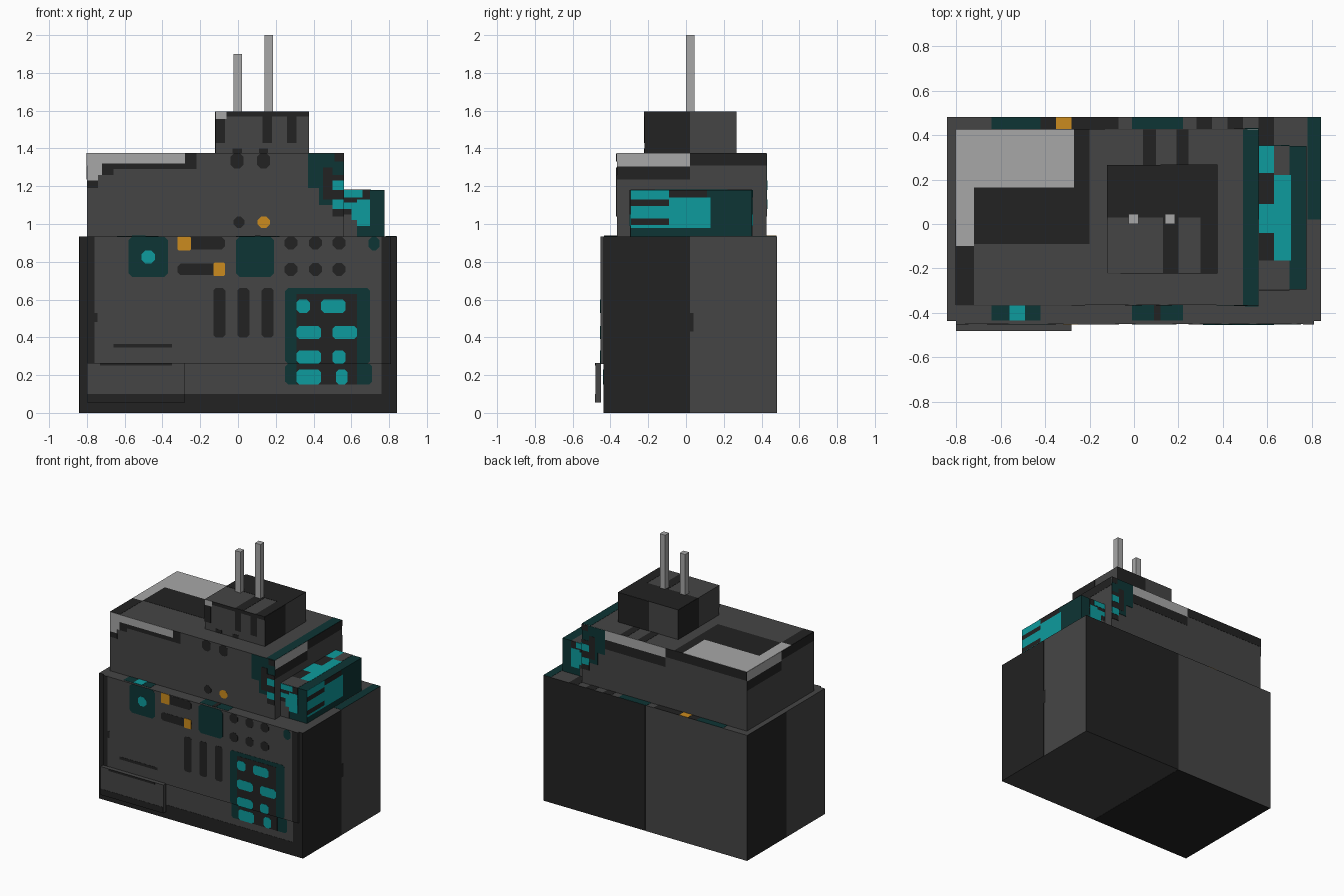
import bpy
import bmesh
from mathutils import Vector

default_cube = bpy.data.objects.get("Cube")
if default_cube:
    bpy.data.objects.remove(default_cube, do_unlink=True)

CENTI = 0.01  # all sizes below are in hundredths of a unit


def make_material(name, red, green, blue):
    material = bpy.data.materials.new(name)
    material.use_nodes = True
    color = (red, green, blue, 1)
    material.diffuse_color = color
    shader = material.node_tree.nodes["Principled BSDF"]
    shader.inputs["Base Color"].default_value = color
    shader.inputs["Roughness"].default_value = 0.8
    return material


charcoal = make_material("charcoal", .016, .016, .016)
grey = make_material("grey", .06, .06, .06)
silver = make_material("silver", .39, .39, .39)
dark_teal = make_material("dark teal", .004, .035, .035)
bright_teal = make_material("bright teal", .004, .33, .34)
orange = make_material("orange", .6, .26, .013)


def finish(name, bm, material):
    bmesh.ops.recalc_face_normals(bm, faces=bm.faces)
    mesh = bpy.data.meshes.new(name)
    bm.to_mesh(mesh)
    bm.free()
    mesh.materials.append(material)
    part = bpy.data.objects.new(name, mesh)
    bpy.context.scene.collection.objects.link(part)
    return part


def box(name, material, x, y, z):
    """Box spanning three (low, high) ranges."""
    bm = bmesh.new()
    bmesh.ops.create_cube(bm, size=1)
    for vert in bm.verts:
        for axis, (low, high) in enumerate((x, y, z)):
            vert.co[axis] = CENTI * (high if vert.co[axis] > 0 else low)
    finish(name, bm, material)
    return x, y, z


SIDES = {"front": (1, -1), "back": (1, 1), "left": (0, 1),
         "right": (0, -1), "top": (2, 1), "bottom": (2, -1)}


def paint(name, body, side, material, rects, layer=0, corner=0):
    """Thin plates lying on one side of a box; corner chamfers them."""
    axis, sign = SIDES[side]
    level = body[axis][1 if sign > 0 else 0]
    across, up = [i for i in range(3) if i != axis]
    height = sign * (.15 + .15 * layer)
    bm = bmesh.new()
    for a, b, c, d in rects:
        if corner:
            k = corner
            outline = [(a + k, c), (b - k, c), (b, c + k), (b, d - k),
                       (b - k, d), (a + k, d), (a, d - k), (a, c + k)]
        else:
            outline = [(a, c), (b, c), (b, d), (a, d)]
        verts = []
        for u, v in outline:
            point = Vector()
            point[across], point[up], point[axis] = u, v, level
            verts.append(bm.verts.new(point * CENTI))
        face = bm.faces.new(verts)
        solid = bmesh.ops.extrude_face_region(bm, geom=[face])
        shift = Vector()
        shift[axis] = height * CENTI
        raised = [g for g in solid["geom"] if isinstance(g, bmesh.types.BMVert)]
        bmesh.ops.translate(bm, vec=shift, verts=raised)
    finish(name, bm, material)


# Main solids
base = box("base_body", grey, (-84, 84), (-43.5, 48), (0, 93.5))
panel = box("front_panel", grey, (-80, 81), (-45, -43.5), (26, 93.5))
drawer = box("front_drawer", grey, (-80, -28), (-48, -45), (5.5, 26.5))
deck = box("upper_deck", grey, (-80, 56), (-36.5, 42.5), (93.5, 137.5))
pod = box("side_pod", dark_teal, (56, 77.5), (-29.5, 35), (93.5, 118))
cabin = box("top_block", grey, (-12, 37.5), (-22, 26.5), (137.5, 159.5))
box("short_antenna", silver, (-2.5, 2), (0, 4.5), (159, 190))
box("tall_antenna", silver, (14, 18.5), (0, 4.5), (159, 200))

# Two-tone halves of the base and the top block
paint("base_left_shade", base, "left", charcoal, [(-43.5, 2, 0, 93.5), (2, 4, 43, 53)])
paint("base_right_shade", base, "right", charcoal, [(2, 48, 0, 93.5)])
paint("base_back_shade", base, "back", charcoal, [(0, 84, 0, 93.5)])
paint("base_bottom_shade", base, "bottom", charcoal, [(-84, 0, -43.5, 48)])
paint("block_left_shade", cabin, "left", charcoal, [(-22, 2, 137.5, 159.5)])
paint("block_right_shade", cabin, "right", charcoal, [(2, 26.5, 137.5, 159.5)])
paint("block_back_shade", cabin, "back", charcoal, [(12, 37.5, 137.5, 159.5)])

# Dark frame round the front
paint("frame_edge", base, "front", charcoal,
      [(-84, -76, 0, 93.5), (76, 84, 0, 93.5), (-76, 76, 0, 10)])
paint("panel_edge", panel, "front", charcoal,
      [(-80, -76, 26, 93.5), (76, 81, 26, 93.5), (-76, -74.5, 48, 53)])
paint("drawer_shade", drawer, "front", charcoal,
      [(-80, -28, 5.5, 10), (-73, -35, 25, 26.5)])

# Front panel controls
paint("display_plates", panel, "front", dark_teal,
      [(-58, -37, 72, 93.4), (-1, 19, 72, 93.4), (69, 75, 86, 93.4)], corner=2)
paint("display_light", panel, "front", bright_teal, [(-51, -44, 79, 86)], 1, 2)
paint("switch_bars", panel, "front", charcoal,
      [(-32, -7, 86.5, 93), (-32, -7, 73, 79)], corner=1.5)
paint("switch_lights", panel, "front", orange,
      [(-32, -25, 86, 93.4), (-13, -7, 72.5, 79.5)], 1, .5)
paint("buttons", panel, "front", charcoal,
      [(x - 3.4, x + 3.4, z - 3.4, z + 3.4) for x in (28, 41, 53.5) for z in (90, 76)],
      corner=2)
paint("vent_slots", panel, "front", charcoal,
      [(x, x + 6.3, 40, 66) for x in (-13, -.3, 12.5)], corner=1.2)
paint("drawer_groove", panel, "front", charcoal, [(-66, -35, 34.5, 36.5)])

# Keypad, running down over the panel edge onto the base
paint("keypad", panel, "front", dark_teal, [(25, 70, 26, 66)], corner=1.5)
paint("keypad_foot", base, "front", dark_teal, [(25, 71, 15, 26)], corner=1.5)
paint("keypad_recess", panel, "front", charcoal, [(31, 63, 26, 63)], 1)
paint("keypad_recess_foot", base, "front", charcoal, [(31, 63, 15, 26)], 1)
paint("keys", panel, "front", bright_teal,
      [(31, 38, 53, 60), (44, 57, 53, 60), (31, 44, 39, 46),
       (50, 63, 39, 46), (31, 44, 26, 33), (50, 57, 26, 33)], 2, 1.5)
paint("lower_keys", base, "front", bright_teal,
      [(31, 44, 15, 23), (52, 58, 15, 23)], 2, 1.5)

# Ledge on top of the base
paint("ledge_teal", base, "top", dark_teal,
      [(-64, -42, 42.5, 48), (-1, 22, 42.5, 48), (78, 84, 2, 48),
       (-64, -42, -43.5, -36.5), (-1, 22, -43.5, -36.5)])
paint("ledge_dark", base, "top", charcoal,
      [(-42, -7, 42.5, 48), (56, 63, 35, 48)]
      + [(x, x + 7, 42.5, 48) for x in (28, 42)])
paint("ledge_orange", base, "top", orange, [(-35, -28, 42.5, 48)], 1)
paint("ledge_light", base, "top", bright_teal, [(-56, -49, -43.5, -36.5)], 1)
paint("ledge_notch", base, "top", charcoal, [(9, 12, -43.5, -36.5)], 1)

# Upper deck: roof and the trim round its top edge
paint("roof_silver", deck, "top", silver,
      [(-80, -27, 16.5, 42.5), (-80, -72, -10, 16.5)])
paint("roof_dark", deck, "top", charcoal,
      [(-72, -20, -9, 16.5), (-27, -20, 16.5, 42.5), (-80, -72, -36.5, -10),
       (4, 10, 26.5, 42.5), (19, 24.5, 26.5, 42.5)])
paint("roof_teal", deck, "top", dark_teal, [(49, 56, -36.5, 42.5)])
paint("trim_silver_front", deck, "front", silver,
      [(-80, -28, 132, 137.5), (-80, -72, 126, 132), (-80, -74, 123, 126)])
paint("trim_dark_front", deck, "front", charcoal,
      [(-72, -28, 129, 132), (-74, -66, 126, 129), (-80, -74, 119, 123),
       (-28, -22, 129, 137.5)])
for side, light, dark in (("left", (-36.5, 2), (2, 42.5)),
                          ("right", (2, 42.5), (-36.5, 2)),
                          ("back", (-13, 56), (-80, -13))):
    paint("trim_silver_" + side, deck, side, silver, [(*light, 130.5, 137.5)])
    paint("trim_dark_" + side, deck, side, charcoal,
          [(*dark, 131, 137.5), (*light, 123.5, 130.5)])

# Upper deck front: drips, lamps and teal corner
paint("drips", deck, "front", charcoal,
      [(x, x + 7, 129.5, 137.5) for x in (-4, 10)], corner=2)
paint("dark_lamp", deck, "front", charcoal, [(-2.5, 3.5, 98, 104)], corner=2)
paint("orange_lamp", deck, "front", orange, [(10.3, 17, 98, 104)], corner=2)
for side in ("front", "back"):
    paint("corner_teal_" + side, deck, side, dark_teal,
          [(37, 56, 119, 137.4), (43, 56, 110, 119)], 1 if side == "back" else 0)
    paint("corner_dark_" + side, deck, side, charcoal,
          [(45, 50, 113, 130), (50, 56, 104, 126), (51, 56, 133, 137.4)], 2)
    paint("corner_lights_" + side, deck, side, bright_teal,
          [(50, 56, 118, 123), (50, 56, 108, 113)], 3)
    # Side pod ends
    paint("pod_end_grey_" + side, pod, side, grey, [(56, 63, 93.5, 108)])
    paint("pod_end_dark_" + side, pod, side, charcoal, [(56, 70, 105, 118)], 1)
    paint("pod_end_lights_" + side, pod, side, bright_teal,
          [(56, 63, 114, 118), (56, 63, 108, 111.5), (63, 70, 99, 113),
           (60, 63, 102, 108), (63, 66, 114, 118)], 2)

# Side pod roof and outer side
paint("pod_roof_grey", pod, "top", grey, [(56, 70, -29.5, -16.5), (63, 70, 22, 35)])
paint("pod_roof_dark", pod, "top", charcoal, [(56, 63, 9, 23), (56, 63, -16.5, -4)])
paint("pod_roof_lights", pod, "top", bright_teal,
      [(63, 70.5, -16.5, 22), (56, 63, 23, 35), (56, 63, -4, 9)])
paint("pod_side_dark", pod, "left", charcoal,
      [(-29.5, -9, 109.5, 113), (-29.5, -9, 99.5, 103), (-9, 11, 114, 118)])
paint("pod_side_lights", pod, "left", bright_teal,
      [(-9, 13, 98, 114), (-29.5, -9, 113, 118), (-29.5, -9, 103, 109.5),
       (-29.5, -9, 98, 99.5)])

# Top block markings
paint("block_cap_dark", cabin, "top", charcoal,
      [(-12, 37.5, 3, 26.5), (13, 20, -22, 3), (30, 37.5, -22, 3)])
paint("block_tip_silver", cabin, "front", silver, [(-12, -6, 155.5, 159.5)])
paint("block_front_dark", cabin, "front", charcoal,
      [(-6, 37.5, 157, 159.5), (-12, -7, 143, 155.5), (13, 18, 143, 157),
       (26, 31, 143, 157), (-3, 2, 137.5, 140), (11, 16, 137.5, 140)])
